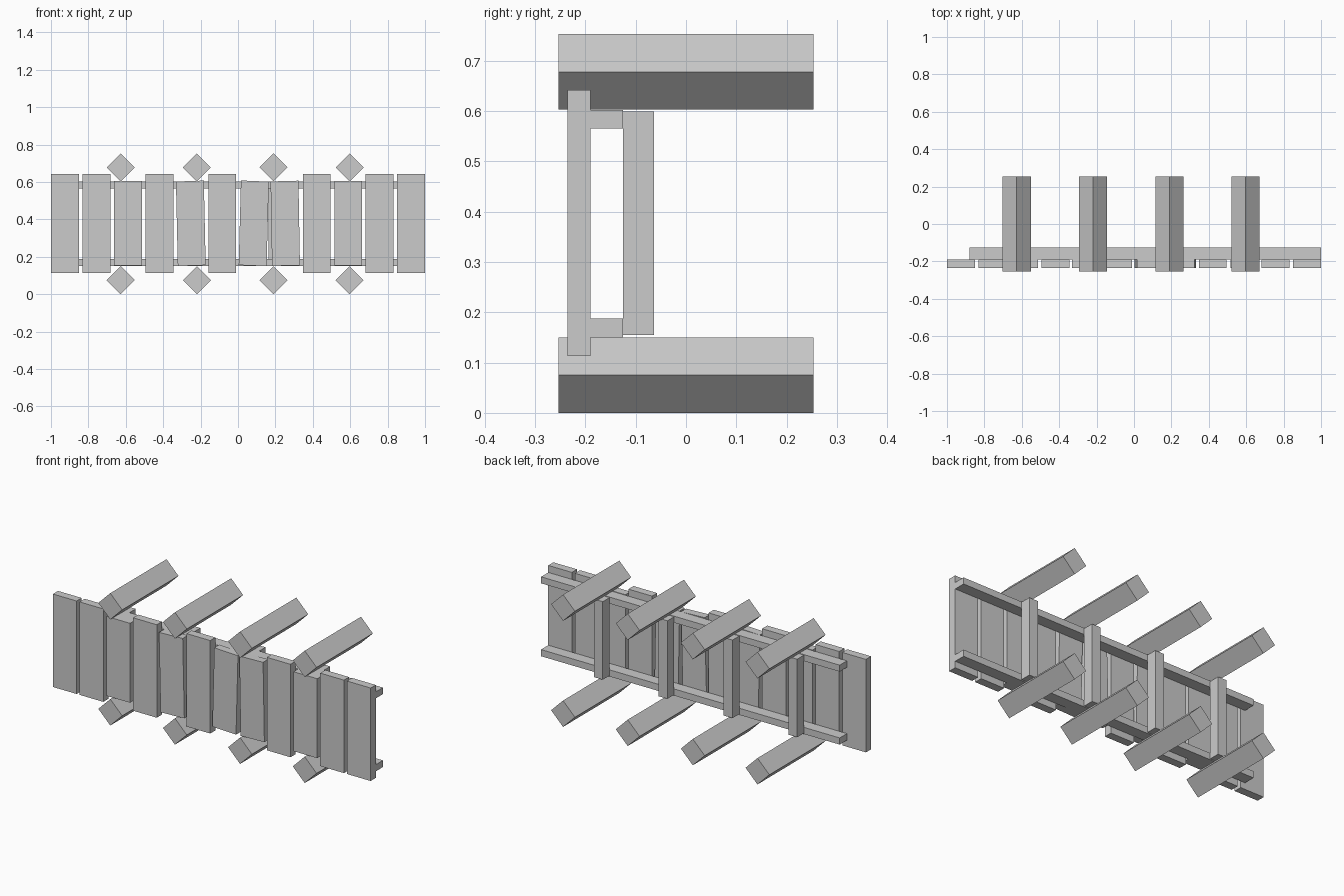
import bpy, bmesh

if "Cube" in bpy.data.objects:
    bpy.data.objects.remove(bpy.data.objects["Cube"])


def prism(name, outline, y0, y1):
    """Extrude an (x, z) outline from y0 to y1."""
    bm = bmesh.new()
    face = bm.faces.new([bm.verts.new((x, y0, z)) for x, z in outline])
    ext = bmesh.ops.extrude_face_region(bm, geom=[face])
    verts = [v for v in ext["geom"] if isinstance(v, bmesh.types.BMVert)]
    bmesh.ops.translate(bm, verts=verts, vec=(0, y1 - y0, 0))
    bmesh.ops.recalc_face_normals(bm, faces=bm.faces)
    mesh = bpy.data.meshes.new(name)
    bm.to_mesh(mesh)
    bm.free()
    ob = bpy.data.objects.new(name, mesh)
    bpy.context.collection.objects.link(ob)
    return ob


def box(name, x0, x1, y0, y1, z0, z1):
    return prism(name, [(x0, z0), (x1, z0), (x1, z1), (x0, z1)], y0, y1)


# Front planks: long ones, and short ones that clear the beams
PITCH, WIDTH = 0.1683, 0.149
short = {2, 4, 6, 7, 9}
skew = {4: 0.005, 6: -0.006, 7: 0.004}
for i in range(12):
    x0 = -1 + i * PITCH
    x1 = x0 + WIDTH
    z0, z1 = (0.153, 0.605) if i in short else (0.113, 0.642)
    s = skew.get(i, 0)
    prism(f"plank_{i + 1}",
          [(x0 + s, z0 - s / 2), (x1 + s, z0 + s / 2),
           (x1 - s, z1 + s / 2), (x0 - s, z1 - s / 2)], -0.236, -0.19)

# Horizontal rails behind the planks
box("upper_rail", -0.88, 1.0, -0.19, -0.125, 0.565, 0.602)
box("lower_rail", -0.88, 1.0, -0.19, -0.125, 0.15, 0.188)

# Diamond-section beams above and below, with a post between each pair
R = 0.075
for i, x in enumerate((-0.627, -0.22, 0.19, 0.597), 1):
    for part, z in (("lower", 0.075), ("upper", 0.678)):
        prism(f"{part}_beam_{i}", [(x - R, z), (x, z - R), (x + R, z), (x, z + R)],
              -0.253, 0.253)
    box(f"post_{i}", x - 0.028, x + 0.028, -0.125, -0.064, 0.155, 0.599)
